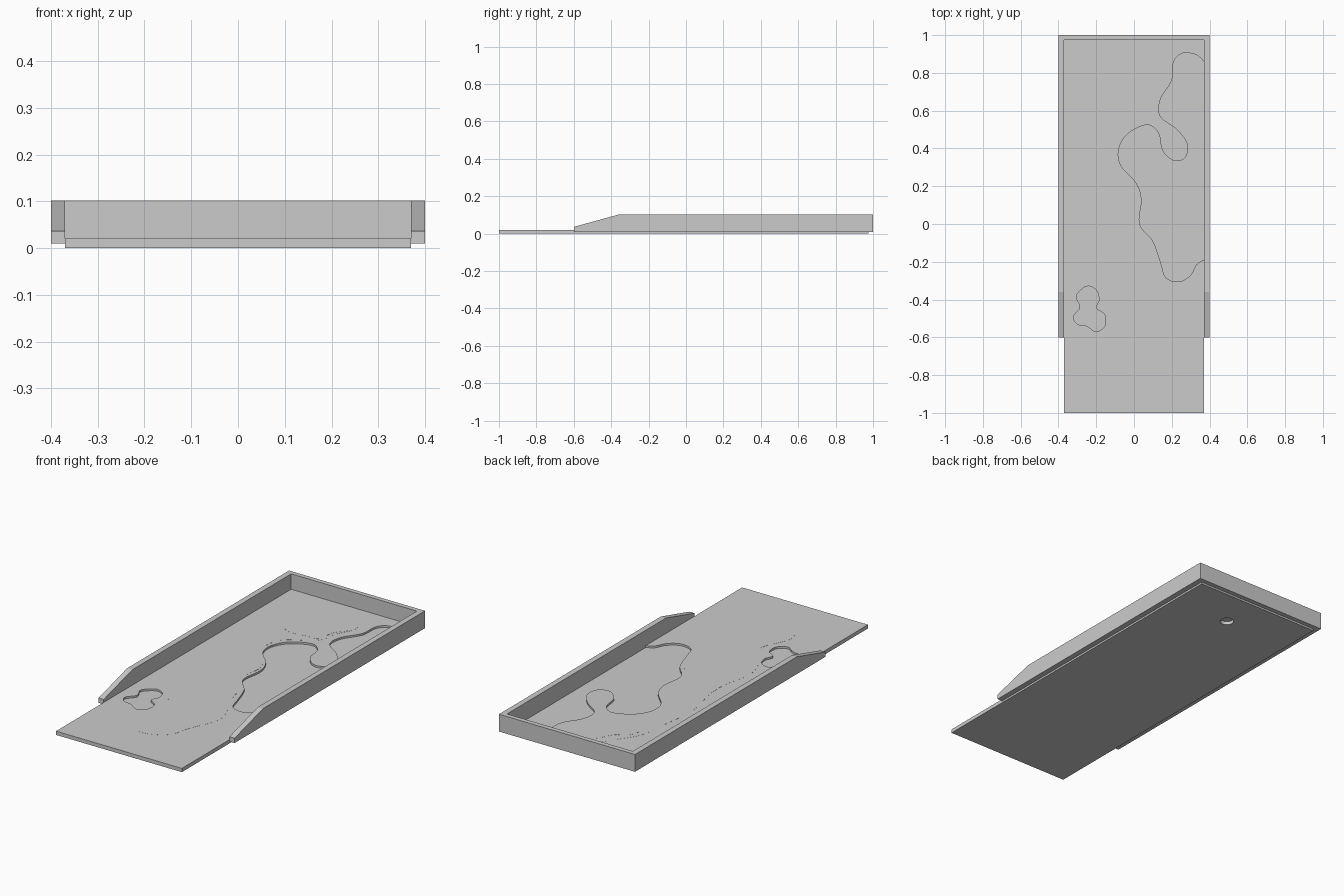
import bpy, bmesh
from mathutils import Vector

cube = bpy.data.objects.get("Cube")
if cube:
    bpy.data.objects.remove(cube, do_unlink=True)

HALF = 0.37      # half width of the playing floor
RIM = 0.40       # outer half width of the border
TURF = 0.02      # top of the floor
PIT = 0.01       # bottom of the sunken areas
TOP = 0.102      # top of the border
LIP = 0.036      # border height at its front tips


def add_object(name, bm):
    bmesh.ops.recalc_face_normals(bm, faces=bm.faces[:])
    mesh = bpy.data.meshes.new(name)
    bm.to_mesh(mesh)
    bm.free()
    obj = bpy.data.objects.new(name, mesh)
    bpy.context.collection.objects.link(obj)
    return obj


def prism(name, outline, low, high):
    """Closed solid from a 2D outline."""
    bm = bmesh.new()
    bottom = [bm.verts.new((x, y, low)) for x, y in outline]
    top = [bm.verts.new((x, y, high)) for x, y in outline]
    bm.faces.new(bottom)
    bm.faces.new(top)
    count = len(outline)
    for i in range(count):
        j = (i + 1) % count
        bm.faces.new((bottom[i], bottom[j], top[j], top[i]))
    return add_object(name, bm)


def smooth_path(points, closed=True, steps=5):
    """Rounded outline passing through the given points."""
    pts = [Vector(p) for p in points]
    count = len(pts)

    def pick(i):
        return pts[i % count] if closed else pts[min(max(i, 0), count - 1)]

    path = []
    for i in range(count if closed else count - 1):
        a, b, c, d = (pick(i + k) for k in (-1, 0, 1, 2))
        for s in range(steps):
            t = s / steps
            path.append(b + (c - a) * t / 2
                        + (a - b * 2.5 + c * 2 - d / 2) * t ** 2
                        + (b * 3 - a - c * 3 + d) * t ** 3 / 2)
    if not closed:
        path.append(pts[-1])
    return path


def carve(target, cutter):
    cutter.hide_render = True
    mod = target.modifiers.new("carve", 'BOOLEAN')
    mod.operation = 'DIFFERENCE'
    mod.solver = 'EXACT'
    mod.object = cutter
    bpy.context.view_layer.objects.active = target
    bpy.ops.object.modifier_apply(modifier=mod.name)
    bpy.data.objects.remove(cutter, do_unlink=True)


def shade(obj):
    bpy.ops.object.select_all(action='DESELECT')
    obj.select_set(True)
    bpy.context.view_layer.objects.active = obj
    bpy.ops.object.shade_smooth_by_angle()


# Floor slab
floor = prism("floor", [(-HALF, -1), (HALF, -1), (HALF, 0.975), (-HALF, 0.975)], 0, TURF)

# Sunken hazard along one side, with a rounded peninsula reaching into it
shore = smooth_path([
    (.37, .86), (.33, .895), (.26, .905), (.21, .86), (.2, .76), (.14, .66),
    (.14, .57), (.23, .5), (.285, .42), (.27, .35), (.21, .335), (.15, .39),
    (.13, .48), (.07, .525), (-.03, .48), (-.08, .4), (-.07, .31), (.01, .22),
    (.04, .13), (.03, 0), (.1, -.09), (.14, -.2), (.17, -.285), (.24, -.305),
    (.3, -.27), (.33, -.215), (.37, -.19)], closed=False)
shore += [Vector((RIM, -.19)), Vector((RIM, .86))]
carve(floor, prism("hazard_cutter", shore, PIT, 2 * TURF))

# Small three-lobed bunker
bunker = smooth_path([
    (-.25, -.33), (-.2, -.35), (-.185, -.4), (-.2, -.445), (-.155, -.48),
    (-.155, -.54), (-.2, -.57), (-.25, -.54), (-.3, -.53), (-.32, -.49),
    (-.285, -.44), (-.305, -.38)])
carve(floor, prism("bunker_cutter", bunker, PIT, 2 * TURF))

# Cup opening underneath the green
bm = bmesh.new()
bmesh.ops.create_cone(bm, cap_ends=True, segments=32, radius1=0.034, radius2=0.034, depth=0.04)
cup = add_object("cup_cutter", bm)
cup.location = (0.027, 0.765, -0.002)
bpy.context.view_layer.update()
carve(floor, cup)
shade(floor)

# Fairway and green, barely proud of the floor
fairway = smooth_path([
    (-.2, .65), (-.22, .5), (-.24, .29), (-.2, .08), (-.2, -.05), (-.23, -.2),
    (-.2, -.32), (-.13, -.4), (-.1, -.5), (-.16, -.65), (-.11, -.75), (-.01, -.775),
    (.1, -.72), (.14, -.6), (.2, -.45), (.17, -.33), (.11, -.2), (.08, -.1),
    (.01, 0), (.02, .17), (-.08, .29), (-.1, .38), (-.07, .48), (.07, .57),
    (.1, .68), (.145, .78), (.1, .89), (.03, .915), (-.06, .86), (-.14, .75)])
shade(prism("fairway", fairway, TURF - 0.0005, TURF + 0.0004))

green = smooth_path([
    (.05, .88), (0, .87), (-.05, .8), (-.09, .73), (-.15, .69), (-.165, .62),
    (-.1, .57), (0, .58), (.065, .59), (.08, .68), (.13, .76), (.1, .86)])
shade(prism("green", green, TURF - 0.0005, TURF + 0.0008))

# Border: two side rails with sloped front tips, joined by the back rail
bm = bmesh.new()
stations = (-0.6, -0.36, 0.975, 1.0)


def patch(x1, x2, y1, y2):
    bm.faces.new([bm.verts.new((x, y, PIT))
                  for x, y in ((x1, y1), (x2, y1), (x2, y2), (x1, y2))])


for side in (-1, 1):
    for near, far in zip(stations, stations[1:]):
        patch(side * HALF, side * RIM, near, far)
patch(-HALF, HALF, *stations[2:])
bmesh.ops.remove_doubles(bm, verts=bm.verts[:], dist=1e-4)
raised = bmesh.ops.extrude_face_region(bm, geom=bm.faces[:])["geom"]
for v in raised:
    if isinstance(v, bmesh.types.BMVert):
        v.co.z = LIP if v.co.y < -0.5 else TOP
add_object("border", bm)
